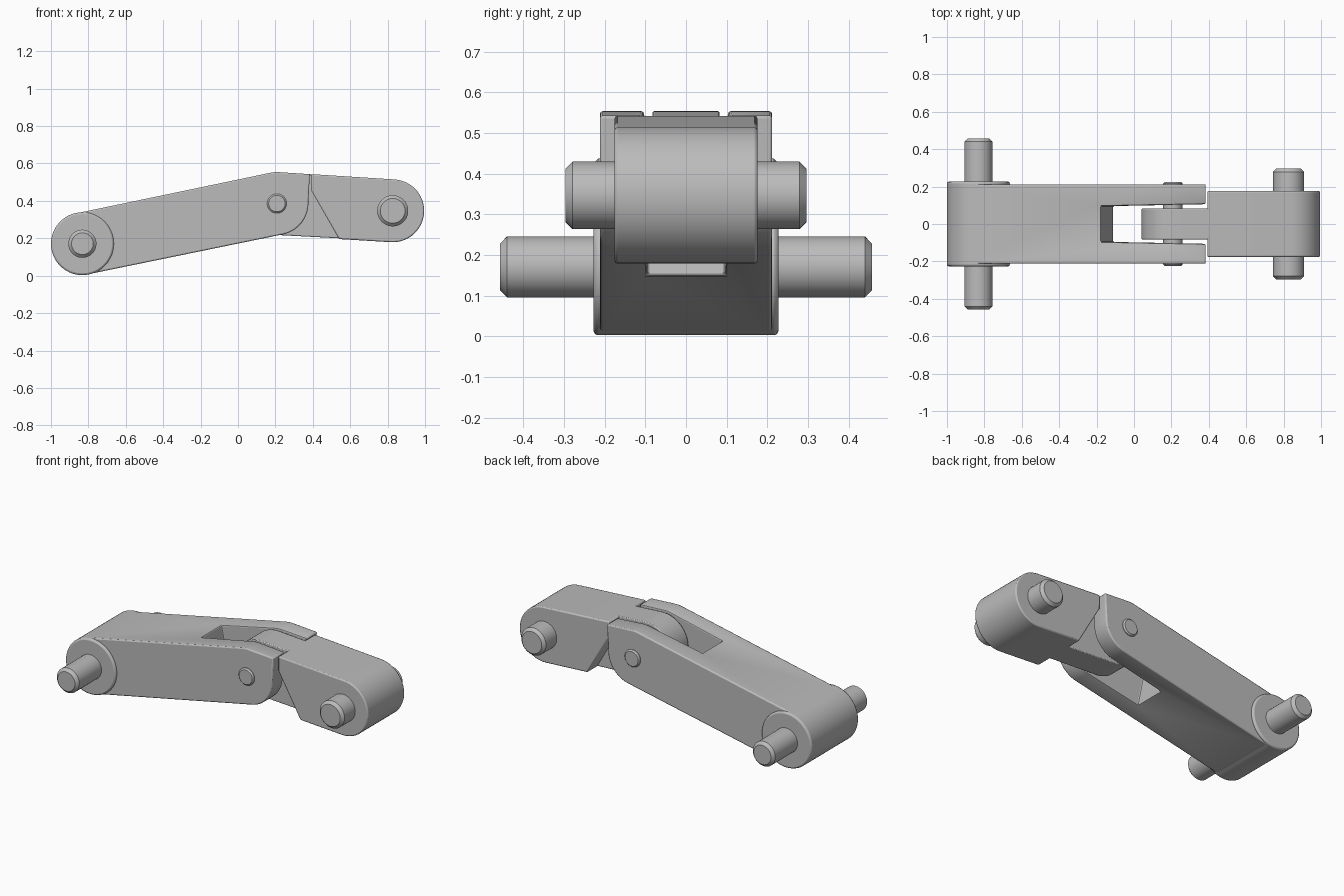
import bpy, bmesh
from math import sin, cos, radians, degrees, atan2
from mathutils import Vector, Matrix

if "Cube" in bpy.data.objects:
    bpy.data.objects.remove(bpy.data.objects["Cube"], do_unlink=True)

metal = bpy.data.materials.new("plain_grey_metal")
metal.use_nodes = True
grey = (0.5, 0.5, 0.5, 1)
metal.diffuse_color = grey
metal.node_tree.nodes["Principled BSDF"].inputs["Base Color"].default_value = grey

# Joint centres in the side plane (x, z)
LOW, PIVOT, HIGH = (-0.832, 0.171), (0.208, 0.386), (0.827, 0.347)
R = 0.168
tilt_arm = degrees(atan2(PIVOT[1] - LOW[1], PIVOT[0] - LOW[0]))
tilt_link = degrees(atan2(HIGH[1] - PIVOT[1], HIGH[0] - PIVOT[0]))


def arc(c, r, start, end):
    n = max(2, round(abs(end - start) / 6))
    angles = [radians(start + (end - start) * i / n) for i in range(n + 1)]
    return [(c[0] + r * cos(a), c[1] + r * sin(a)) for a in angles]


def prism(name, outline, low, high, axis="Y"):
    """Extrude a closed outline along one axis."""
    bm = bmesh.new()
    place = (lambda u, v: (u, low, v)) if axis == "Y" else (lambda u, v: (u, v, low))
    face = bm.faces.new([bm.verts.new(place(u, v)) for u, v in outline])
    new = bmesh.ops.extrude_face_region(bm, geom=[face])["geom"]
    shift = Vector((0, high - low, 0)) if axis == "Y" else Vector((0, 0, high - low))
    bmesh.ops.translate(bm, vec=shift, verts=[g for g in new if isinstance(g, bmesh.types.BMVert)])
    bmesh.ops.recalc_face_normals(bm, faces=bm.faces)
    mesh = bpy.data.meshes.new(name)
    bm.to_mesh(mesh)
    bm.free()
    mesh.materials.append(metal)
    obj = bpy.data.objects.new(name, mesh)
    bpy.context.collection.objects.link(obj)
    return obj


def finish(obj, width, segments=2):
    """Smooth the curved sides and soften the hard edges."""
    bpy.ops.object.select_all(action="DESELECT")
    obj.select_set(True)
    bpy.context.view_layer.objects.active = obj
    bpy.ops.object.shade_smooth_by_angle(angle=radians(30))
    bevel = obj.modifiers.new("edge", "BEVEL")
    bevel.width, bevel.segments = width, segments
    bevel.limit_method, bevel.angle_limit = "ANGLE", radians(35)


def rod(name, centre, radius, half, edge, segments=1):
    obj = prism(name, arc(centre, radius, 0, 360)[:-1], -half, half)
    finish(obj, edge, segments)


# Long arm with a rounded fork end
arm = prism("long_arm",
            arc(LOW, R - 0.002, 90 + tilt_arm, 270 + tilt_arm)
            + arc(PIVOT, R, 270 + tilt_arm, 363)
            + [(0.384, 0.543)]
            + arc(PIVOT, R, 90 + tilt_link, 90 + tilt_arm),
            -0.212, 0.212)

# Slightly flared slot, square to the arm
slot = prism("slot_cutter",
             [(-0.36, -0.096), (0.6, -0.114), (0.6, 0.114), (-0.36, 0.096)], -0.5, 0.5, "Z")
slot.matrix_world = (Matrix.Translation((PIVOT[0], 0, PIVOT[1]))
                     @ Matrix.Rotation(-radians(tilt_arm), 4, "Y"))
slot.hide_render = True
slot.hide_viewport = True
cut = arm.modifiers.new("slot", "BOOLEAN")
cut.operation, cut.object, cut.solver = "DIFFERENCE", slot, "EXACT"
finish(arm, 0.007)

# Short link: wide body with a slanted shoulder, and the tongue in the fork
body = prism("short_link_body",
             arc(HIGH, R, tilt_link - 90, tilt_link + 90)
             + [(0.392, 0.543), (0.392, 0.455), (0.54, 0.196)],
             -0.176, 0.176)
finish(body, 0.007)
tongue = prism("short_link_tongue",
               arc(PIVOT, R, 90 + tilt_link, 270 + tilt_link)
               + [(0.545, 0.2), (0.545, 0.532)],
               -0.083, 0.083)
finish(tongue, 0.005)

# Hub and pins
rod("lower_hub", LOW, R, 0.227, 0.01, 2)
rod("lower_pin", LOW, 0.075, 0.457, 0.017)
rod("pivot_pin", PIVOT, 0.052, 0.224, 0.008)
rod("upper_pin", HIGH, 0.083, 0.296, 0.017)
